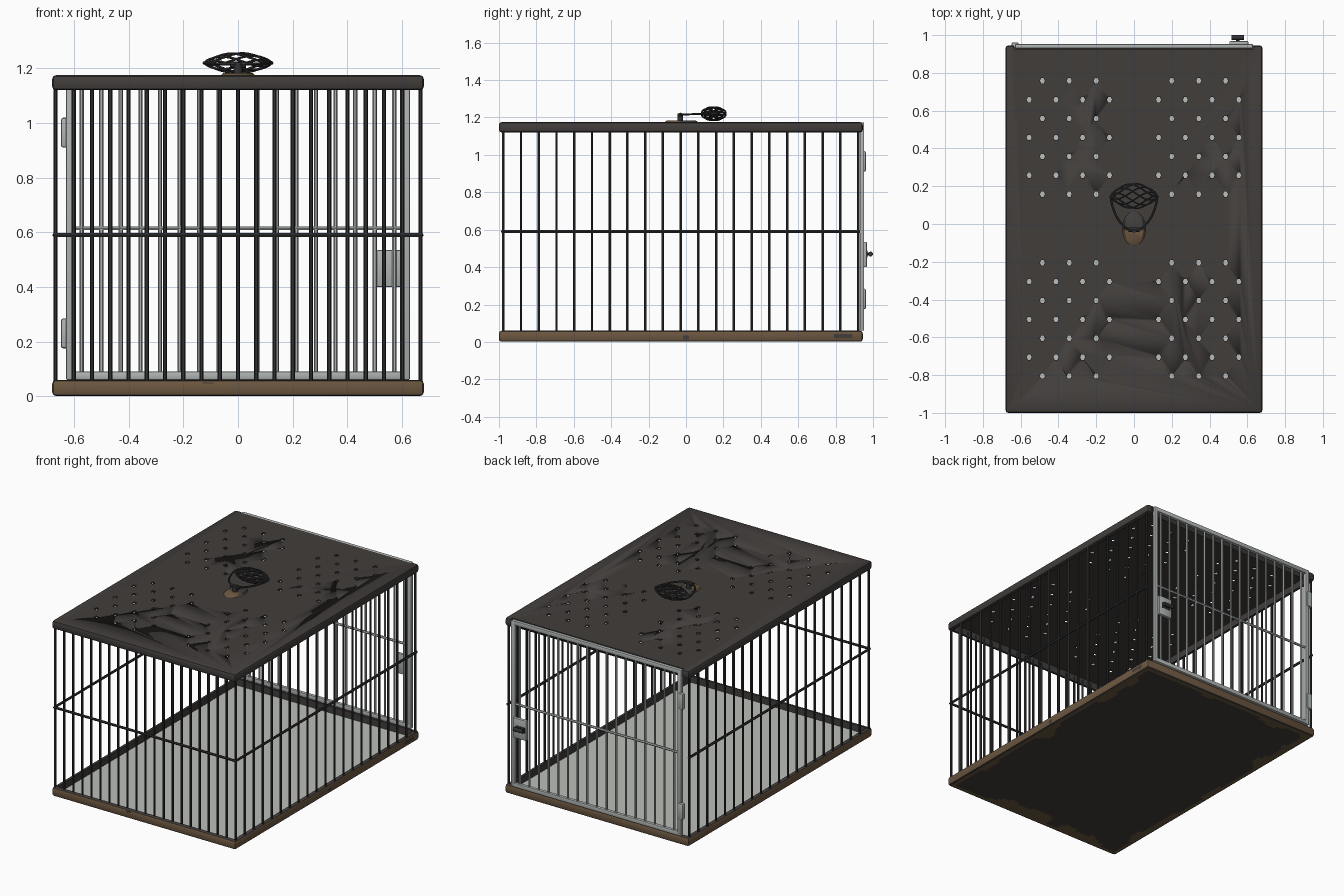
import bpy, bmesh, math
from mathutils import Matrix, Vector, noise

cube = bpy.data.objects.get("Cube")
if cube:
    bpy.data.objects.remove(cube, do_unlink=True)


def material(name, r, g, b):
    m = bpy.data.materials.new(name)
    m.use_nodes = True
    m.diffuse_color = (r, g, b, 1)
    m.node_tree.nodes["Principled BSDF"].inputs["Base Color"].default_value = (r, g, b, 1)
    return m


DARK = material("dark_metal", 0.053, 0.047, 0.044)
BAR = material("bar_metal", 0.032, 0.032, 0.034)
RUST = material("rust_brown", 0.15, 0.095, 0.052)
PALE = material("pale_grey", 0.5, 0.52, 0.49)
STEEL = material("door_steel", 0.42, 0.45, 0.44)


def activate(ob):
    bpy.ops.object.select_all(action='DESELECT')
    ob.select_set(True)
    bpy.context.view_layer.objects.active = ob


def smooth(ob):
    activate(ob)
    bpy.ops.object.shade_smooth_by_angle(angle=math.radians(40))


def finish(name, bm, *mats):
    bmesh.ops.recalc_face_normals(bm, faces=bm.faces)
    me = bpy.data.meshes.new(name)
    bm.to_mesh(me)
    bm.free()
    for m in mats:
        me.materials.append(m)
    ob = bpy.data.objects.new(name, me)
    bpy.context.collection.objects.link(ob)
    smooth(ob)
    return ob


def add_box(bm, lo, hi, bevel=0.0, segments=2):
    lo, hi = Vector(lo), Vector(hi)
    mat = Matrix.Translation((lo + hi) / 2) @ Matrix.Diagonal((*(hi - lo), 1))
    verts = bmesh.ops.create_cube(bm, size=1, matrix=mat)["verts"]
    if bevel:
        edges = list({e for v in verts for e in v.link_edges})
        bmesh.ops.bevel(bm, geom=edges, offset=bevel, segments=segments,
                        profile=0.5, affect='EDGES')


def boxes(name, spans, mat, bevel=0.0):
    bm = bmesh.new()
    for lo, hi in spans:
        add_box(bm, lo, hi, bevel)
    return finish(name, bm, mat)


def wires(name, paths, radius, mat, resolution=1):
    """Round wires swept along point paths, as one mesh object."""
    cu = bpy.data.curves.new(name, 'CURVE')
    cu.dimensions = '3D'
    cu.bevel_depth, cu.bevel_resolution, cu.use_fill_caps = radius, resolution, True
    for path in paths:
        sp = cu.splines.new('POLY')
        sp.points.add(len(path) - 1)
        for p, co in zip(sp.points, path):
            p.co = (*co, 1)
    cu.materials.append(mat)
    ob = bpy.data.objects.new(name, cu)
    bpy.context.collection.objects.link(ob)
    activate(ob)
    bpy.ops.object.convert(target='MESH')
    ob = bpy.context.view_layer.objects.active
    smooth(ob)
    return ob


W, FRONT, BACK = 0.68, -1.0, 0.945
MID = (FRONT + BACK) / 2
FLOOR_TOP, ROOF_LOW, ROOF_TOP = 0.06, 1.12, 1.175


def tray(z0, z1, open_up, depth):
    """Rounded slab, hollowed from above or below."""
    bm = bmesh.new()
    add_box(bm, (-W, FRONT, z0), (W, BACK, z1), 0.014)
    sign = 1 if open_up else -1
    face = max(bm.faces, key=lambda f: sign * f.calc_center_median().z + f.calc_area())
    bm.normal_update()
    face = max((f for f in bm.faces if f.normal.z * sign > 0.9), key=lambda f: f.calc_area())
    bmesh.ops.inset_region(bm, faces=[face], thickness=0.016)
    bmesh.ops.inset_region(bm, faces=[face], thickness=0.001)
    bmesh.ops.translate(bm, verts=face.verts, vec=(0, 0, -sign * depth))
    return bm


# Floor tray: rusty outside, dark rim and inside
floor = finish("floor_tray", tray(0.001, FLOOR_TOP, True, 0.045), RUST, DARK)
for p in floor.data.polygons:
    c = p.center
    inside = abs(c.x) < W - 0.02 and abs(c.y - MID) < (BACK - FRONT) / 2 - 0.02
    if abs(p.normal.z) > 0.8 or inside:
        p.material_index = 1
boxes("floor_panel", [((-0.648, -0.968, 0.015), (0.648, 0.913, 0.02))], PALE)

# Worn underside: irregular rust creeping in from the edges
bm = bmesh.new()
bmesh.ops.create_grid(bm, x_segments=60, y_segments=84, size=1,
                      matrix=Matrix.Translation((0, MID, 0)) @ Matrix.Diagonal((0.666, 0.958, 1, 1)))
bmesh.ops.reverse_faces(bm, faces=bm.faces)
for f in bm.faces:
    c = f.calc_center_median()
    edge = min(0.666 - abs(c.x), 0.958 - abs(c.y - MID))
    f.material_index = int(edge < 0.025 + 0.16 * max(0, noise.noise(c * 5)))
under = finish("floor_underside", bm, DARK, RUST)
if under.data.polygons[0].normal.z > 0:
    under.data.flip_normals()

# Small stains on the floor rim
boxes("rim_stains", [((-0.13, -1.0, 0.02), (-0.09, -0.996, 0.05)),
                     ((0.676, -0.015, 0.014), (0.6803, 0.015, 0.034)),
                     ((0.676, 0.79, 0.022), (0.6803, 0.89, 0.042))], DARK)

# Roof tray with air holes and a notch for the door
roof = finish("roof", tray(ROOF_LOW, ROOF_TOP, False, 0.045), DARK)
bm = bmesh.new()
for centre in (0.458, -0.505):
    for row in range(-3, 4):
        columns = (0.2, 0.343, 0.485) if row % 2 else (0.13, 0.272, 0.413, 0.555)
        for x in columns:
            for side in (-1, 1):
                place = (Matrix.Translation((side * x, centre + row * 0.1, 1.17))
                         @ Matrix.Diagonal((0.85, 1, 1, 1)) @ Matrix.Rotation(math.pi / 6, 4, 'Z'))
                bmesh.ops.create_cone(bm, cap_ends=True, segments=6, radius1=0.016,
                                      radius2=0.016, depth=0.06, matrix=place)
add_box(bm, (-0.636, 0.927, 1.05), (0.636, 1.1, 1.3))
cutter = finish("roof_cutter", bm)
cutter.hide_render = True
mod = roof.modifiers.new("holes", 'BOOLEAN')
mod.operation, mod.solver, mod.object = 'DIFFERENCE', 'EXACT', cutter
activate(roof)
bpy.ops.object.modifier_apply(modifier=mod.name)
bpy.data.objects.remove(cutter, do_unlink=True)

# Cage bars
BX, Y0, Y1, ZA, ZB = 0.668, -0.977, 0.92, 0.02, 1.15
wires("front_bars", [[(BX * i / 10, Y0, ZA), (BX * i / 10, Y0, ZB)]
                     for i in range(-10, 11)], 0.0075, BAR)
for name, s in (("left_bars", 1), ("right_bars", -1)):
    ys = [Y0 + (Y1 - Y0) * i / 20 for i in range(1, 21)]
    wires(name, [[(s * BX, y, ZA), (s * BX, y, ZB)] for y in ys], 0.0075, BAR)
RX, RY = 0.671, -0.983
wires("middle_rail", [[(-RX, 0.93, 0.59), (-RX, RY, 0.59), (RX, RY, 0.59), (RX, 0.93, 0.59)]],
      0.0085, BAR)

# Door at the back
DX, DW, DA, DB = 0.63, 0.03, 0.06, 1.174
ya, yb = 0.929, 0.953
boxes("door_frame", [((-DX, ya, DA), (-DX + DW, yb, DB)), ((DX - DW, ya, DA), (DX, yb, DB)),
                     ((-DX, ya, DA), (DX, yb, DA + DW)),
                     ((-DX, ya, DB - DW), (DX, yb, DB))], STEEL, 0.006)
wires("door_bars", [[(0.0715 * i, 0.941, DA + 0.01), (0.0715 * i, 0.941, DB - 0.01)]
                    for i in range(-8, 9)], 0.0075, STEEL)
wires("door_rail", [[(-0.61, 0.941, 0.615), (0.61, 0.941, 0.615)]], 0.008, STEEL)
boxes("door_hinges", [((-0.648, 0.932, z), (-0.61, 0.962, z + 0.11)) for z in (0.175, 0.91)],
      STEEL, 0.009)

# Door lock with sliding bolt
boxes("lock_plate", [((0.505, 0.945, 0.4), (0.605, 0.968, 0.535))], STEEL, 0.006)
boxes("lock_slot", [((0.515, 0.966, 0.452), (0.585, 0.9695, 0.488))], BAR)
wires("lock_bolt", [[(0.515, 0.987, 0.47), (0.583, 0.987, 0.47)]], 0.013, BAR, 3)
wires("lock_stem", [[(0.549, 0.96, 0.47), (0.549, 0.987, 0.47)]], 0.009, BAR)

# Handle base plate: dark at the back, rusty at the front
bm = bmesh.new()
bmesh.ops.create_cone(bm, cap_ends=True, segments=32, radius1=0.062, radius2=0.054, depth=0.008,
                      matrix=Matrix.Translation((0, -0.025, 1.179)) @ Matrix.Diagonal((1, 1.45, 1, 1)))
bmesh.ops.bisect_plane(bm, geom=bm.verts[:] + bm.edges[:] + bm.faces[:],
                       plane_co=(0, -0.035, 0), plane_no=(0, 1, 0))
for f in bm.faces:
    f.material_index = int(f.calc_center_median().y < -0.035)
finish("handle_base", bm, DARK, RUST)

# Handle pivot and arms
wires("handle_post", [[(0, -0.03, 1.178), (0, -0.03, 1.222)]], 0.016, BAR, 3)
wires("handle_pivot", [[(-0.03, -0.03, 1.214), (0.03, -0.03, 1.214)]], 0.012, BAR, 2)
arms = []
for i in range(25):
    a = math.pi * i / 24
    arms.append((-0.124 * math.cos(a) * (1 - 0.12 * math.sin(a)),
                 0.15 - 0.185 * math.sin(a), 1.22 - 0.004 * math.sin(a)))
wires("handle_arms", [arms], 0.006, BAR)

# Woven basket grip: wires twisting both ways round a spindle
grip = []
for turn in (-1, 1):
    for k in range(8):
        path = []
        for i in range(25):
            t = i / 24
            a = 2 * math.pi * (k / 8 + turn * 0.4 * t)
            r = math.sin(math.pi * t) ** 0.7 if 0 < t < 1 else 0.0
            path.append((-0.124 + 0.248 * t, 0.148 + 0.066 * r * math.cos(a),
                         1.22 + 0.036 * r * math.sin(a)))
        grip.append(path)
wires("handle_grip", grip, 0.0045, BAR)
